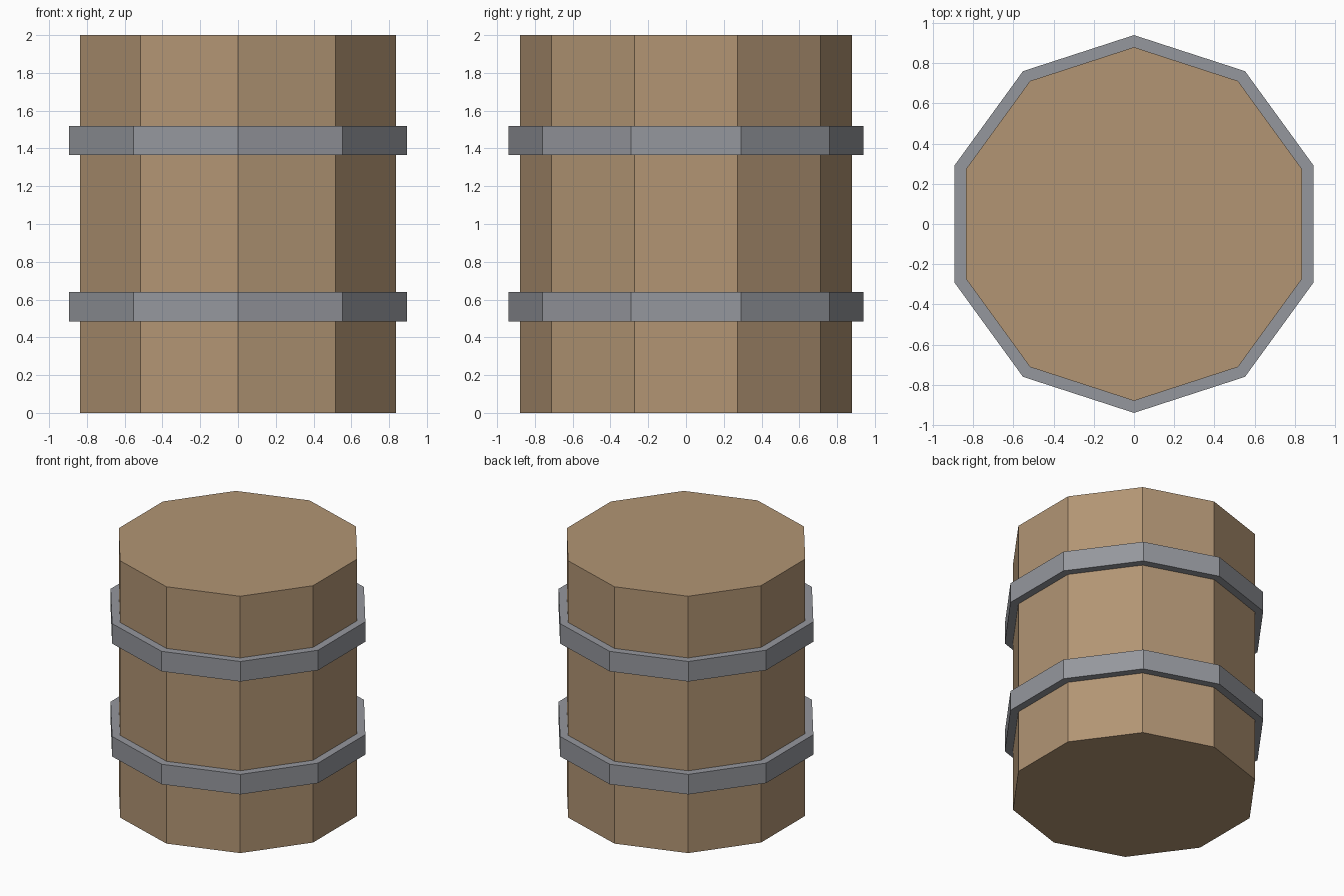
import bpy
import bmesh

default = bpy.data.objects.get("Cube")
if default:
    bpy.data.objects.remove(default, do_unlink=True)

SIDES = 10


def srgb(*channels):
    """Convert 0-255 display values to a linear colour."""
    return tuple(((c / 255 + 0.055) / 1.055) ** 2.4 for c in channels) + (1.0,)


def make_material(name, colour):
    mat = bpy.data.materials.new(name)
    mat.use_nodes = True
    mat.diffuse_color = colour
    mat.node_tree.nodes["Principled BSDF"].inputs["Base Color"].default_value = colour
    return mat


def add_object(name, bm, mat):
    mesh = bpy.data.meshes.new(name)
    bm.to_mesh(mesh)
    bm.free()
    mesh.materials.append(mat)
    obj = bpy.data.objects.new(name, mesh)
    bpy.context.collection.objects.link(obj)
    return obj


def prism(name, radius, bottom, top, mat):
    """Upright flat-sided prism with a corner facing front and back."""
    bm = bmesh.new()
    bmesh.ops.create_cone(bm, cap_ends=True, segments=SIDES,
                          radius1=radius, radius2=radius, depth=top - bottom)
    bmesh.ops.translate(bm, verts=bm.verts, vec=(0, 0, (top + bottom) / 2))
    return add_object(name, bm, mat)


wood = make_material("warm wood", srgb(178, 149, 116))
metal = make_material("grey metal", srgb(149, 151, 157))

# Barrel body
prism("barrel_body", 0.88, 0, 2, wood)

# Metal hoops around the body
for name, bottom in (("lower_hoop", 0.485), ("upper_hoop", 1.364)):
    prism(name, 0.94, bottom, bottom + 0.156, metal)
